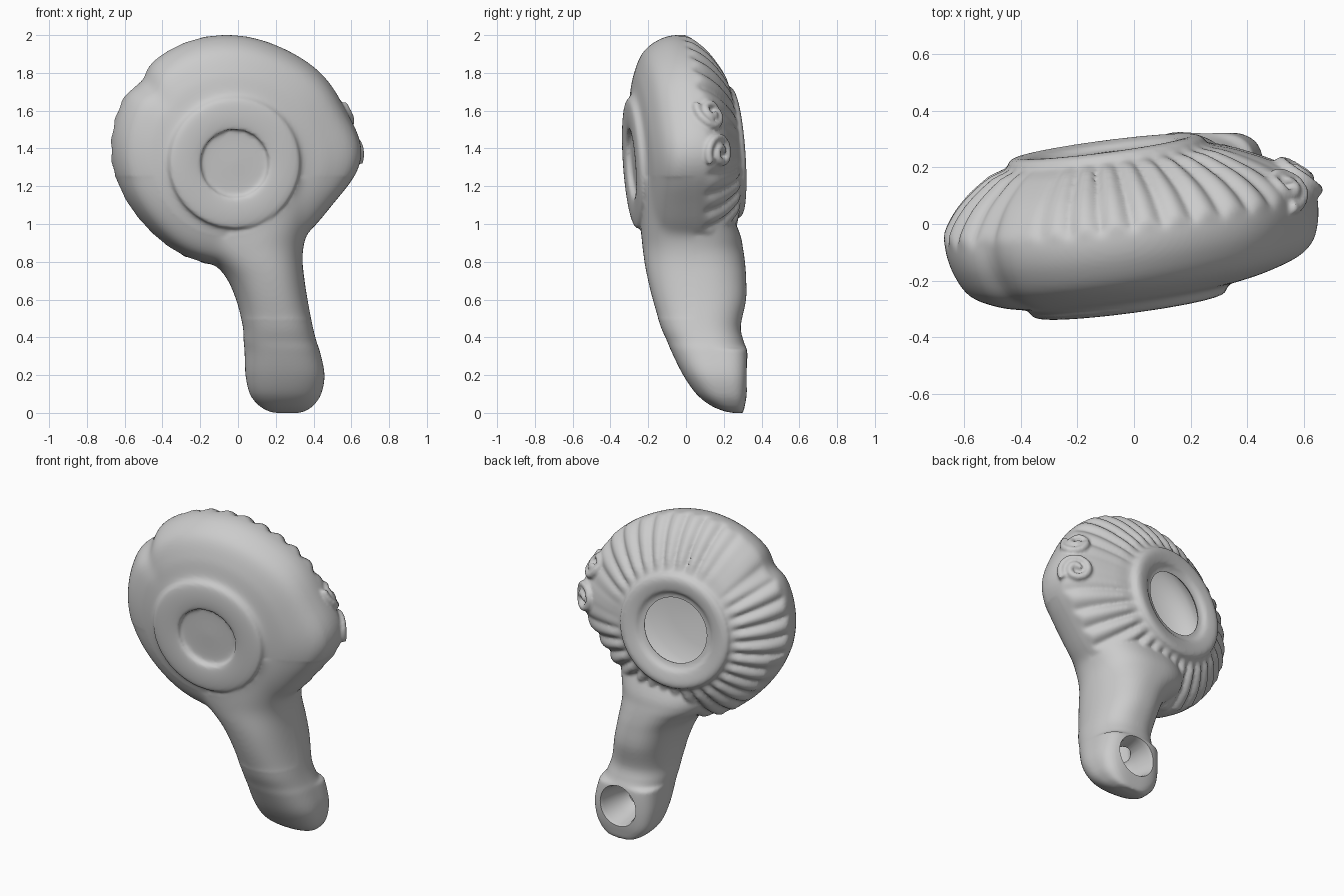
import bpy, bmesh, math
from math import sin, cos, pi, radians
from mathutils import Vector
from mathutils.bvhtree import BVHTree

if "Cube" in bpy.data.objects:
    bpy.data.objects.remove(bpy.data.objects["Cube"])

OUTER = [(0, -.27), (.165, -.27), (.185, -.296), (.26, -.303), (.335, -.293), (.362, -.262),
         (.46, -.235), (.55, -.185), (.595, -.1), (.61, -.01), (.597, .05), (.53, .135),
         (.43, .21), (.357, .245), (.343, .268), (.31, .28), (.25, .27), (.2, .245), (0, .245)]
CAVITY = [(0, -.2), (.38, -.15), (.5, -.02), (.44, .1), (.27, .2), (.2, .24), (.21, .29), (.24, .5), (0, .5)]


def gauss(a, centre, width):
    d = (a - radians(centre) + pi) % (2 * pi) - pi
    return math.exp(-(d / radians(width)) ** 2)


def place(r, h, a, outer=True):
    """Leaning, off-round turned form, with ribs and side ear on the outside."""
    if outer:
        edge = max(0, min(1, (r - .38) / .2))
        # side ear, shoulder bulge and broken notch
        r += edge * (.095 * gauss(a, -2, 19) + .035 * gauss(a, 32, 22) - .03 * gauss(a, 141, 7)
                     - .02 * gauss(a, 222, 25))
        if 0 < h < .25 and r > .345:
            fade = min(1, h / .04, (.25 - h) / .03)
            fade *= 1 - min(1, gauss(a, 128, 16) + gauss(a, 5, 17))
            d = fade * .028 * (abs(sin(a * 17)) - .65)
            r, h = r + d * .6, h + d * .8
    x = r * cos(a) - .06 - .15 * h
    dz = r * sin(a)
    drop = .85 * min(h * h, .1) if h < 0 else .15 * min(h * h, .1)
    return Vector((x, .13 * (x + .06) - .07 * dz + h, 1.39 - drop + dz))


def catmull(pts, n):
    """Smooth interpolation through rows of numbers."""
    out = []
    for i in range(len(pts) - 1):
        quad = [pts[max(0, i - 1)], pts[i], pts[i + 1], pts[min(len(pts) - 1, i + 2)]]
        for k in range(n):
            t = k / n
            out.append(tuple(.5 * (2 * b + (c - a) * t + (2 * a - 5 * b + 4 * c - d) * t * t
                                   + (3 * b - a - 3 * c + d) * t ** 3) for a, b, c, d in zip(*quad)))
    return out + [tuple(pts[-1])]


def skin(bm, rings):
    """Join successive closed rings and cap both ends."""
    rings = [[bm.verts.new(p) for p in ring] for ring in rings]
    n = len(rings[0])
    for a, b in zip(rings, rings[1:]):
        for i in range(n):
            bm.faces.new((a[i], a[(i + 1) % n], b[(i + 1) % n], b[i]))
    bm.faces.new(rings[0][::-1])
    bm.faces.new(rings[-1])
    bmesh.ops.recalc_face_normals(bm, faces=bm.faces[:])


def turned(profile, outer, segs, sub):
    bm = bmesh.new()
    skin(bm, [[place(max(r, .002), h, 2 * pi * i / segs, outer) for i in range(segs)]
              for r, h in catmull(profile, sub)])
    return bm


def to_object(bm, name):
    me = bpy.data.meshes.new(name)
    bm.to_mesh(me)
    ob = bpy.data.objects.new(name, me)
    bpy.context.collection.objects.link(ob)
    return ob


def tube(bm, path, radius, n=10):
    rings = []
    for i, p in enumerate(path):
        t = (path[min(i + 1, len(path) - 1)] - path[max(i - 1, 0)]).normalized()
        u = t.cross(Vector((.6, .5, .1))).normalized()
        v = t.cross(u)
        rings.append([p + radius * (u * cos(2 * pi * k / n) + v * sin(2 * pi * k / n)) for k in range(n)])
    skin(bm, rings)


# Turned body with foot ring, ribs and filling rim
bm = turned(OUTER, True, 400, 5)
tree = BVHTree.FromBMesh(bm)

# Nozzle: z, x range, y range of each section
sections = [(1.2, -.24, .45, -.235, .17), (1.1, -.25, .415, -.24, .22), (.95, -.25, .365, -.238, .285),
            (.87, -.22, .345, -.23, .302), (.8, -.14, .342, -.222, .312), (.72, -.065, .35, -.207, .318),
            (.6, -.01, .368, -.178, .318), (.46, .025, .395, -.135, .29), (.38, .03, .415, -.1, .305),
            (.32, .035, .435, -.075, .325), (.2, .04, .458, -.015, .328), (.1, .063, .44, .055, .322),
            (.04, .11, .40, .13, .312), (.01, .16, .355, .2, .305), (0, .2, .32, .25, .3)]


def squash(c, e):
    return math.copysign(abs(c) ** e, c)


rings = []
for z, x0, x1, y0, y1 in catmull(sections, 5):
    tip = .55 if z < .34 else .85
    rings.append([((x0 + x1) / 2 + (x1 - x0) / 2 * squash(cos(t), tip if sin(t) > 0 else .85),
                   (y0 + y1) / 2 + (y1 - y0) / 2 * squash(sin(t), tip if sin(t) > 0 else .85), max(z, 0))
                  for t in [2 * pi * i / 64 for i in range(64)]])
skin(bm, rings)

# Double volute on the side ear
nrm = Vector((.75, .66, 0)).normalized()
side = Vector((-.66, .75, 0)).normalized()
for cy, cz, size, turn in ((.165, 1.38, .085, 1), (.15, 1.59, .07, -1)):
    path = []
    for i in range(64):
        t = i / 63 * 2 * pi * 1.6
        rad = .012 + size * i / 63
        hit = tree.ray_cast(Vector((.56, cy, cz)) + side * rad * cos(t)
                            + Vector((0, 0, turn * rad * sin(t))) + nrm * .6, -nrm)[0]
        if hit:
            path.append(hit + nrm * .008)
    tube(bm, path, .021)
lamp = to_object(bm, "lamp_body")

# Cutters: oil chamber, wick hole and channel
chamber = to_object(turned(CAVITY, False, 96, 3), "chamber_cutter")
bm = bmesh.new()
skin(bm, [[(.25 + w * cos(t), y, .212 + w * 1.02 * sin(t)) for t in [2 * pi * i / 40 for i in range(40)]]
          for y, w in ((.5, .135), (.335, .13), (.3, .115), (.2, .1), (.12, .065))])
wick = to_object(bm, "wick_cutter")
bm = bmesh.new()
tube(bm, [Vector((.25, .19, .22)), Vector((.2, .1, .55)), Vector((.1, .06, 1.05))], .055, 20)
channel = to_object(bm, "channel_cutter")


def apply_all():
    for m in list(lamp.modifiers):
        bpy.ops.object.modifier_apply(modifier=m.name)


# Fuse the clay into one skin and soften it
bpy.context.view_layer.objects.active = lamp
lamp.select_set(True)
m = lamp.modifiers.new("fuse", 'REMESH')
m.mode = 'VOXEL'
m.voxel_size = .01
m = lamp.modifiers.new("soften", 'SMOOTH')
m.factor = .5
m.iterations = 3
apply_all()

# Blend the nozzle root into the smooth front of the body
bm = bmesh.new()
bm.from_mesh(lamp.data)
root = [v for v in bm.verts if .5 < v.co.z < 1.25 and v.co.y < .05
        and (v.co.x + .06) ** 2 + (v.co.z - 1.32) ** 2 > .15]
for i in range(50):
    bmesh.ops.smooth_vert(bm, verts=root, factor=.5, use_axis_x=True, use_axis_y=True, use_axis_z=True)
bm.to_mesh(lamp.data)

# Hollow it out
for c in (chamber, wick, channel):
    c.hide_render = True
    m = lamp.modifiers.new("hollow", 'BOOLEAN')
    m.operation = 'DIFFERENCE'
    m.object = c
    m.solver = 'EXACT'
apply_all()
for c in (chamber, wick, channel):
    bpy.data.objects.remove(c)
bpy.ops.object.shade_smooth_by_angle(angle=radians(45))
